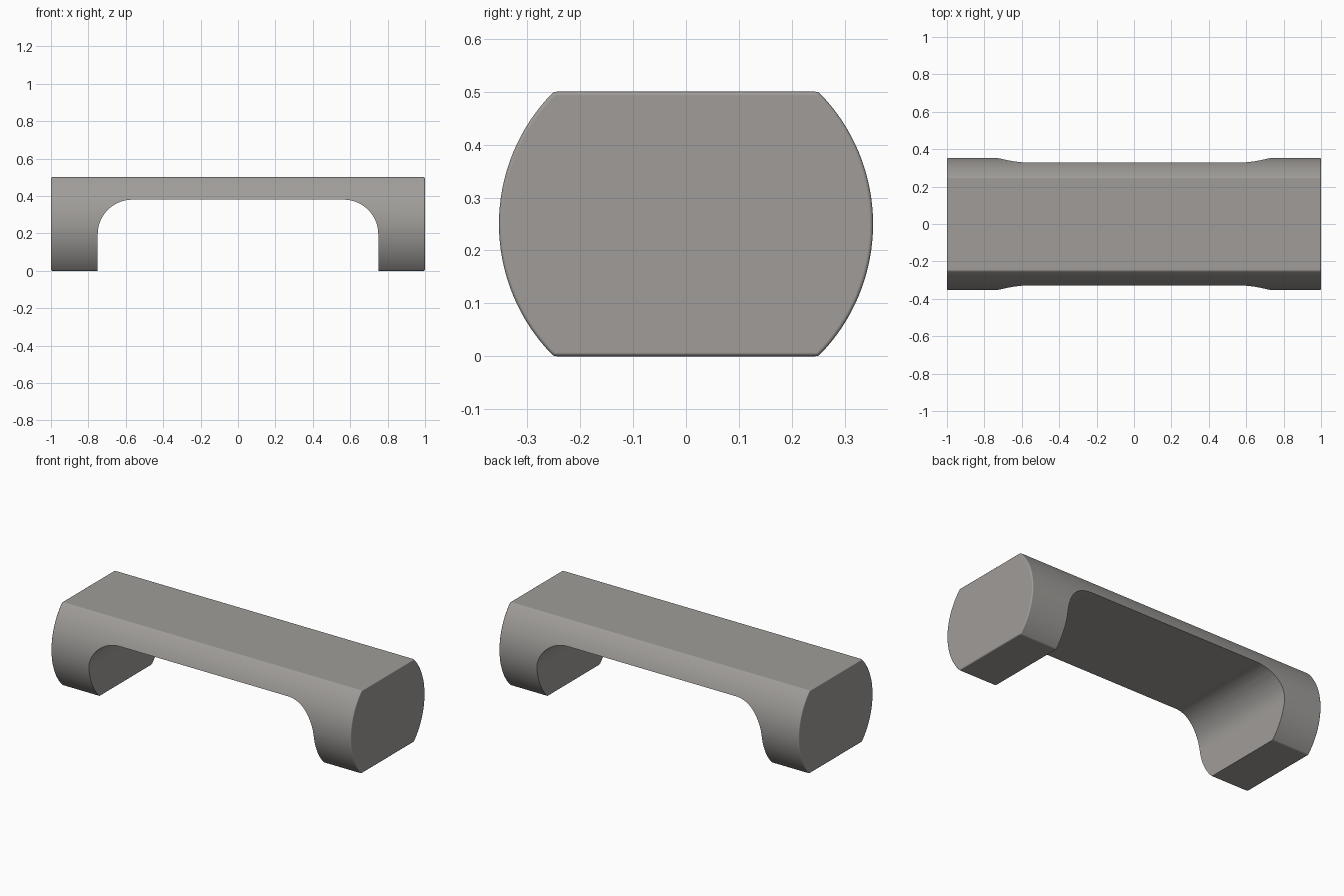
import bpy, bmesh, math

if "Cube" in bpy.data.objects:
    bpy.data.objects.remove(bpy.data.objects["Cube"])

R = math.sqrt(0.125)   # side arc radius
ZC = 0.25              # arc centre height


def prism(name, points, offset):
    """Extrude a closed 3D outline along an offset vector."""
    bm = bmesh.new()
    face = bm.faces.new([bm.verts.new(p) for p in points])
    ext = bmesh.ops.extrude_face_region(bm, geom=[face])
    bmesh.ops.translate(bm, vec=offset,
                        verts=[v for v in ext["geom"] if isinstance(v, bmesh.types.BMVert)])
    bmesh.ops.recalc_face_normals(bm, faces=bm.faces)
    mesh = bpy.data.meshes.new(name)
    bm.to_mesh(mesh)
    bm.free()
    obj = bpy.data.objects.new(name, mesh)
    bpy.context.collection.objects.link(obj)
    return obj


def arc(cx, cz, r, start, end, n):
    angles = [math.radians(start + (end - start) * i / n) for i in range(n + 1)]
    return [(cx + r * math.cos(a), cz + r * math.sin(a)) for a in angles]


# Handle bar: circle with flat top and bottom, swept along x
section = arc(0, ZC, R, -45, 45, 32) + arc(0, ZC, R, 135, 225, 32)
handle = prism("pull_handle", [(-1, y, z) for y, z in section], (2, 0, 0))

# Finger opening: slot with rounded upper corners
r = 0.185
slot = ([(-0.75, -0.2), (0.75, -0.2)]
        + arc(0.75 - r, 0.38 - r, r, 0, 90, 20)
        + arc(-0.75 + r, 0.38 - r, r, 90, 180, 20))
cutter = prism("opening_cutter", [(x, -0.6, z) for x, z in slot], (0, 1.2, 0))
cutter.hide_render = True

# Softened outer edges, then the cut
bevel = handle.modifiers.new("soft_edges", 'BEVEL')
bevel.width = 0.007
bevel.segments = 4
bevel.limit_method = 'ANGLE'
bevel.angle_limit = math.radians(30)
cut = handle.modifiers.new("opening", 'BOOLEAN')
cut.operation = 'DIFFERENCE'
cut.solver = 'EXACT'
cut.object = cutter

bpy.ops.object.select_all(action='DESELECT')
bpy.context.view_layer.objects.active = handle
handle.select_set(True)
for m in ("soft_edges", "opening"):
    bpy.ops.object.modifier_apply(modifier=m)
bpy.data.objects.remove(cutter)

# Smooth shading with flat large faces
bpy.ops.object.shade_smooth_by_angle(angle=math.radians(35))
wn = handle.modifiers.new("flat_faces", 'WEIGHTED_NORMAL')
wn.keep_sharp = True

# Brushed metal grey
mat = bpy.data.materials.new("warm_grey")
mat.diffuse_color = (0.35, 0.335, 0.32, 1)
mat.use_nodes = True
mat.node_tree.nodes["Principled BSDF"].inputs["Base Color"].default_value = mat.diffuse_color
handle.data.materials.clear()
handle.data.materials.append(mat)
